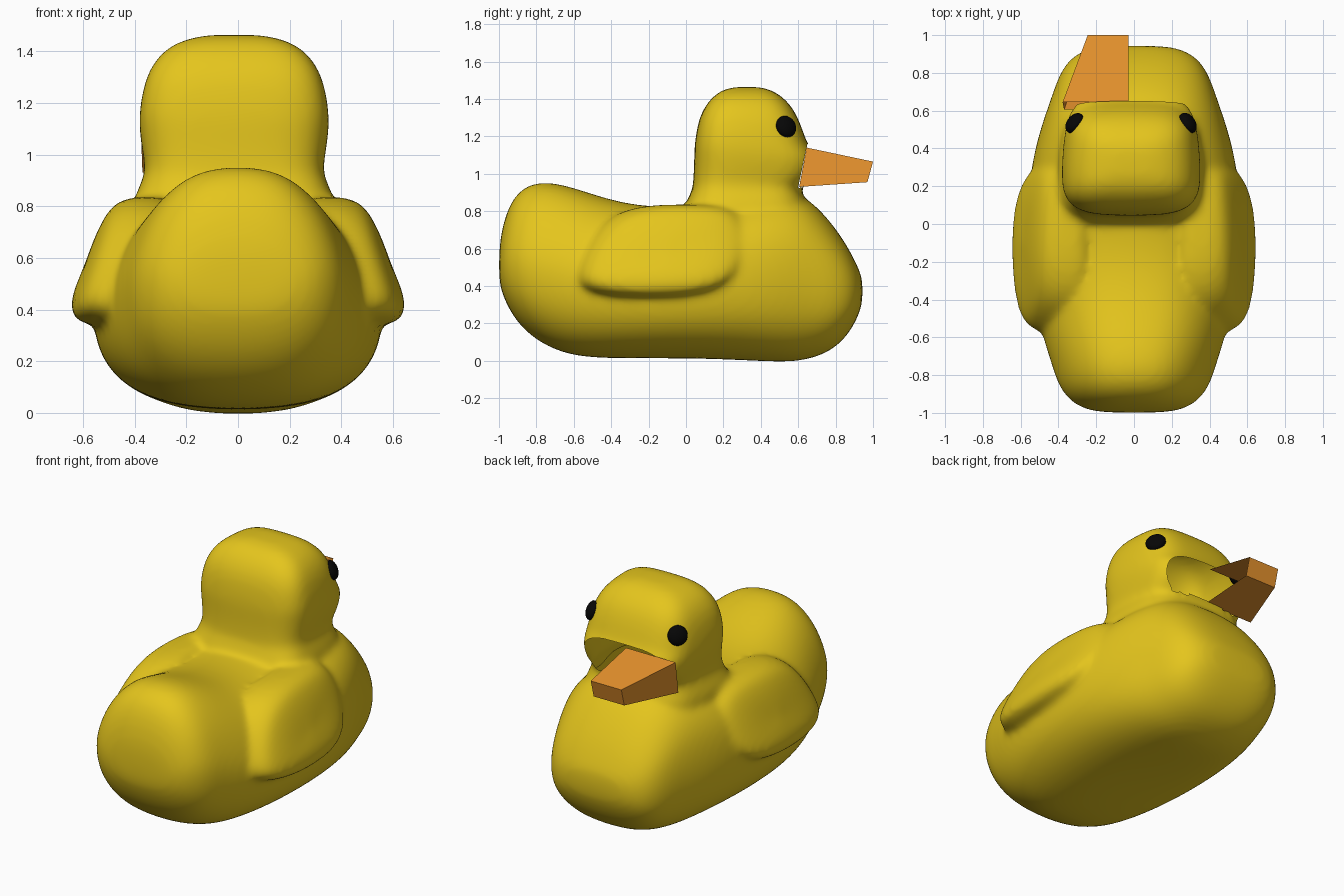
import bpy, bmesh, math
from mathutils import Vector

cube = bpy.data.objects.get("Cube")
if cube:
    bpy.data.objects.remove(cube)


def material(name, rgb):
    m = bpy.data.materials.new(name)
    m.use_nodes = True
    m.diffuse_color = (*rgb, 1)
    m.node_tree.nodes["Principled BSDF"].inputs["Base Color"].default_value = (*rgb, 1)
    return m


yellow = material("duck yellow", (0.78, 0.56, 0.012))
orange = material("beak orange", (0.85, 0.31, 0.028))
black = material("eye black", (0.002, 0.002, 0.002))


def add_object(name, bm, mat):
    mesh = bpy.data.meshes.new(name)
    bmesh.ops.recalc_face_normals(bm, faces=bm.faces)
    bm.to_mesh(mesh)
    bm.free()
    obj = bpy.data.objects.new(name, mesh)
    bpy.context.collection.objects.link(obj)
    mesh.materials.append(mat)
    return obj


def loft(bm, rings):
    """Skin closed rings of equal length and cap both ends."""
    rows = [[bm.verts.new(p) for p in ring] for ring in rings]
    n = len(rows[0])
    for a, b in zip(rows, rows[1:]):
        for i in range(n):
            j = (i + 1) % n
            bm.faces.new((a[i], a[j], b[j], b[i]))
    bm.faces.new(rows[0])
    bm.faces.new(rows[-1])


def superellipse(power, count=24):
    for i in range(count):
        a = 2 * math.pi * i / count
        c, s = math.cos(a), math.sin(a)
        yield (math.copysign(abs(c) ** (2 / power), c),
               math.copysign(abs(s) ** (2 / power), s))


bm = bmesh.new()

# Body: y, half width, top, bottom; the tail narrows more towards its top
body_stations = [
    (-1.0, .16, .60, .42), (-.98, .27, .73, .35), (-.935, .345, .86, .25),
    (-.86, .405, .94, .155), (-.75, .44, .965, .075), (-.6, .49, .93, .02),
    (-.4, .535, .86, .01), (-.2, .56, .825, .01), (0, .57, .83, .01),
    (.2, .565, .87, .005), (.4, .53, .9, -.005), (.55, .485, .91, -.01),
    (.66, .445, .87, .005), (.78, .405, .74, .05), (.87, .35, .605, .14),
    (.92, .27, .5, .235), (.945, .17, .44, .31)]
rings = []
for y, w, top, low in body_stations:
    taper = min(max(.12 - .3 * y, .05), .26)
    rings.append([(w * u * (1 - taper * max(v, 0)), y, (top + low) / 2 + v * (top - low) / 2)
                  for u, v in superellipse(2.6)])
loft(bm, rings)

# Head: z, half width, back, front; the muzzle bulges where the mouth is cut
head_stations = [
    (.6, .36, -.02, .62), (.78, .4, -.03, .65), (.86, .375, .005, .645),
    (.92, .345, .035, .605), (.96, .345, .036, .655), (1.0, .352, .04, .69),
    (1.08, .364, .042, .71), (1.13, .366, .043, .675), (1.16, .365, .046, .65),
    (1.22, .358, .053, .63), (1.3, .34, .07, .6), (1.37, .303, .105, .56),
    (1.425, .243, .155, .5), (1.455, .16, .21, .44), (1.465, .08, .27, .38)]
loft(bm, [[(-.015 + w * u * (1 - .06 * v), (back + front) / 2 + v * (front - back) / 2, z)
           for u, v in superellipse(3.6)]
          for z, w, back, front in head_stations])

# Wings: side outline (y, z), swelling outward in shrinking rings
wing_outline = [(-.57, .42), (-.55, .53), (-.48, .67), (-.37, .78), (-.2, .83), (0, .835),
                (.2, .83), (.3, .77), (.345, .66), (.32, .52), (.24, .42), (.1, .36),
                (-.1, .345), (-.3, .345), (-.48, .365)]
wing_rings = [(1.06, -.3), (1.06, -.13), (1.03, -.085), (.98, -.05), (.92, -.022),
              (.8, -.003), (.45, .008)]
for side in (-1, 1):
    rings = []
    for scale, out in wing_rings:
        ring = []
        for y, z in wing_outline:
            y, z = -.1 + (y + .1) * scale, min(.57 + (z - .57) * scale, .835)
            x = .655 - .4 * max(z - .42, 0) - .25 * (y + .12) ** 2 + out
            ring.append((side * x, y, z))
        rings.append(ring)
    loft(bm, rings)

# Fuse everything into one soft skin
duck = add_object("duck_body", bm, yellow)
bpy.context.view_layer.objects.active = duck
duck.select_set(True)
subsurf = duck.modifiers.new("Round", 'SUBSURF')
subsurf.levels = 2
remesh = duck.modifiers.new("Fuse", 'REMESH')
remesh.mode = 'VOXEL'
remesh.voxel_size = .017
smooth = duck.modifiers.new("Soften", 'SMOOTH')
smooth.factor = .5
smooth.iterations = 14
for name in ("Round", "Fuse", "Soften"):
    bpy.ops.object.modifier_apply(modifier=name)

# Eyes sit on the skin of the head
for name, x in (("right_eye", -.345), ("left_eye", .315)):
    hit, spot, normal, _ = duck.closest_point_on_mesh(Vector((x, .555, 1.265)))
    bm = bmesh.new()
    bmesh.ops.create_uvsphere(bm, u_segments=24, v_segments=12, radius=.06)
    eye = add_object(name, bm, black)
    eye.scale.z = .6
    eye.rotation_euler = normal.to_track_quat('Z', 'Y').to_euler()
    eye.location = spot
    eye.data.shade_smooth()

# Open mouth: slice the muzzle with a slanted plane and remove its front
bm = bmesh.new()
bm.from_mesh(duck.data)
lip = Vector((0, .6, .93))
facing = Vector((0, .21, -.045)).normalized()
faces = [f for f in bm.faces
         if f.calc_center_median().y > .4 and .93 < f.calc_center_median().z < 1.16]
edges = {e for f in faces for e in f.edges}
verts = {v for f in faces for v in f.verts}
bmesh.ops.bisect_plane(bm, geom=faces + list(edges) + list(verts), plane_co=lip,
                       plane_no=facing, dist=1e-5)
front = []
for f in bm.faces:
    p = f.calc_center_median()
    if .93 < p.z < 1.16 and (p - lip).dot(facing) > 1e-5:
        front.append(f)
bmesh.ops.delete(bm, geom=front, context='FACES')
bm.to_mesh(duck.data)
bm.free()
duck.data.shade_smooth()

# Beak: half shell, open at the back and along the middle
bm = bmesh.new()
back_top, back_low, tip_top, tip_low = (.645, 1.14), (.605, .93), (1.0, 1.065), (.97, .955)
outer = [bm.verts.new((x, *p)) for x, p in
         ((-.378, back_top), (-.245, tip_top), (-.245, tip_low), (-.37, back_low))]
inner = [bm.verts.new((-.03, *p)) for p in (back_top, tip_top, tip_low, back_low)]
bm.faces.new(outer)
for i in range(3):
    bm.faces.new((outer[i], inner[i], inner[i + 1], outer[i + 1]))
add_object("beak", bm, orange)
